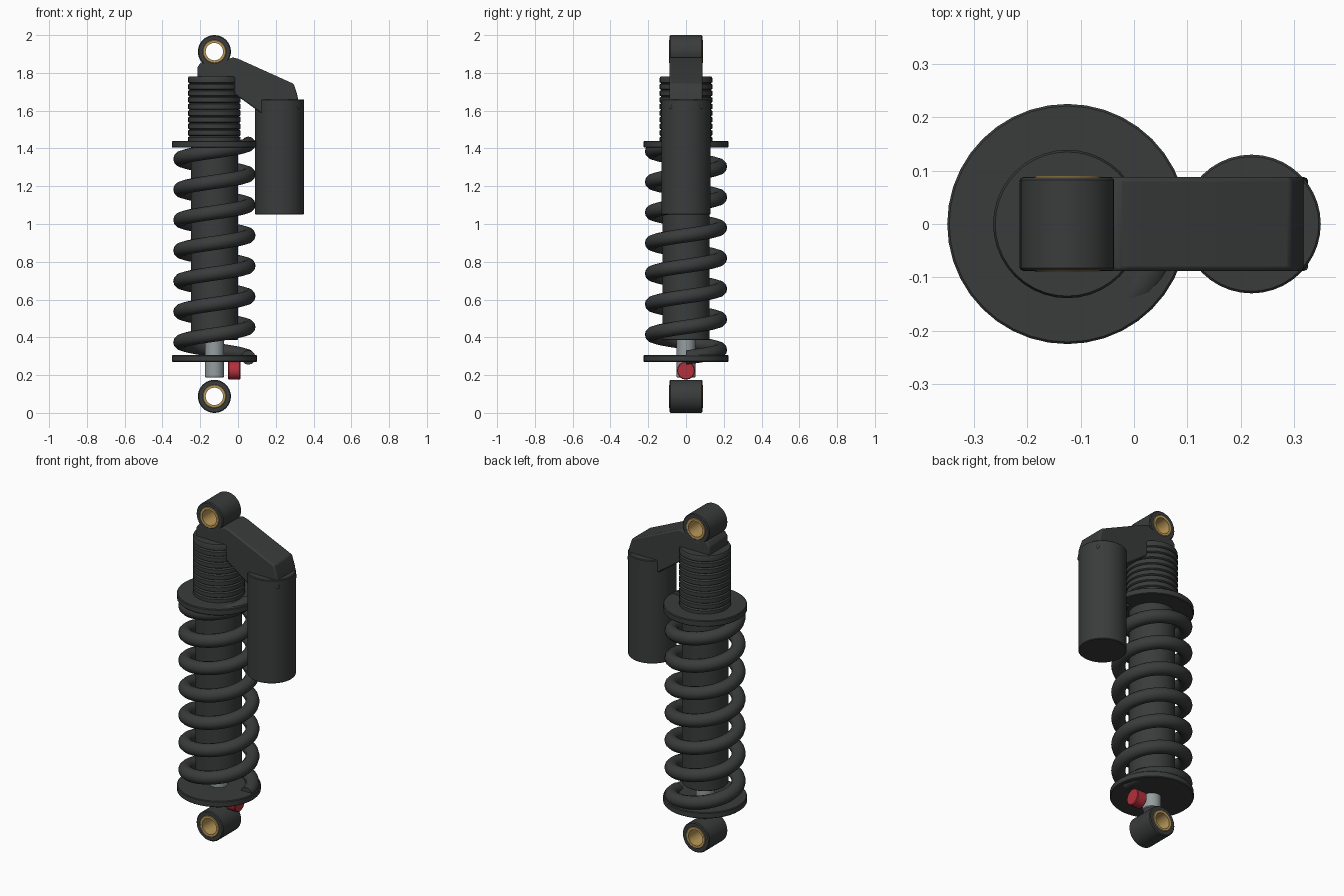
import bpy, bmesh, math
from mathutils import Matrix

if "Cube" in bpy.data.objects:
    bpy.data.objects.remove(bpy.data.objects["Cube"])

AX = -0.125  # x of the damper axis


def material(name, rgb):
    m = bpy.data.materials.new(name)
    m.diffuse_color = (*rgb, 1)
    m.use_nodes = True
    m.node_tree.nodes["Principled BSDF"].inputs["Base Color"].default_value = m.diffuse_color
    return m


DARK = material("dark_metal", (0.042, 0.045, 0.044))
STEEL = material("steel", (0.30, 0.34, 0.35))
GOLD = material("gold", (0.50, 0.32, 0.10))
RED = material("red", (0.45, 0.03, 0.045))


def finish(name, bm, mat, angle=35):
    bmesh.ops.recalc_face_normals(bm, faces=bm.faces)
    me = bpy.data.meshes.new(name)
    bm.to_mesh(me)
    bm.free()
    ob = bpy.data.objects.new(name, me)
    bpy.context.collection.objects.link(ob)
    me.materials.append(mat)
    bpy.ops.object.select_all(action='DESELECT')
    ob.select_set(True)
    bpy.context.view_layer.objects.active = ob
    bpy.ops.object.shade_smooth_by_angle(angle=math.radians(angle))
    return ob


def lathe(name, profile, mat, matrix, closed=False, segs=40):
    """Spin (radius, height) points round z; open profiles get flat caps."""
    bm = bmesh.new()
    rings = [[bm.verts.new((r * math.cos(2 * math.pi * i / segs),
                            r * math.sin(2 * math.pi * i / segs), z))
              for i in range(segs)] for r, z in profile]
    pairs = list(zip(rings, rings[1:]))
    if closed:
        pairs.append((rings[-1], rings[0]))
    else:
        bm.faces.new(rings[0])
        bm.faces.new(rings[-1])
    for a, b in pairs:
        for i in range(segs):
            j = (i + 1) % segs
            bm.faces.new((a[i], a[j], b[j], b[i]))
    bm.transform(matrix)
    return finish(name, bm, mat)


def rod(name, r, z0, z1, mat, x=AX, bevel=0.004):
    return lathe(name, [(r - bevel, z0), (r, z0 + bevel), (r, z1 - bevel), (r - bevel, z1)],
                 mat, Matrix.Translation((x, 0, 0)))


def tube(name, r_in, r_out, half, z, mat, b=0.005):
    m = Matrix.Translation((AX, 0, z)) @ Matrix.Rotation(math.pi / 2, 4, 'X')
    return lathe(name, [(r_in, -half), (r_out - b, -half), (r_out, -half + b),
                        (r_out, half - b), (r_out - b, half), (r_in, half)], mat, m, True)


# mounting eyes with bushings
for label, z in (("lower", 0.0875), ("upper", 1.9125)):
    tube(label + "_eye", 0.06, 0.0875, 0.0875, z, DARK)
    tube(label + "_bushing", 0.046, 0.062, 0.09, z, GOLD, 0.003)

# piston rod, damper body, spring plates, reservoir
rod("piston_rod", 0.05, 0.187, 0.45, STEEL)
rod("damper_body", 0.125, 0.385, 1.46, DARK)
rod("lower_spring_plate", 0.225, 0.27, 0.306, DARK)
rod("upper_spring_plate", 0.225, 1.404, 1.44, DARK)
rod("reservoir", 0.13, 1.05, 1.66, DARK, x=0.22)

# threaded collar
thread, pitch, count = [(0.13, 1.43)], 0.035, 10
for k in range(count):
    z = 1.43 + k * pitch
    thread += [(0.139, z + 0.005), (0.139, z + 0.029), (0.131, z + pitch)]
thread[-1] = (0.135, 1.782)
lathe("threaded_collar", thread, DARK, Matrix.Translation((AX, 0, 0)))

# coil spring
TURNS, STEPS, SIDES, R, WIRE = 7, 36, 12, 0.18, 0.038
bm = bmesh.new()
prev = None
for i in range(TURNS * STEPS + 1):
    a = 2 * math.pi * i / STEPS
    z = 0.293 + (1.425 - 0.293) * i / (TURNS * STEPS)
    ring = []
    for j in range(SIDES):
        t = 2 * math.pi * j / SIDES
        r = R + WIRE * math.cos(t)
        ring.append(bm.verts.new((AX + r * math.cos(a), r * math.sin(a), z + WIRE * math.sin(t))))
    if prev:
        for j in range(SIDES):
            k = (j + 1) % SIDES
            bm.faces.new((prev[j], prev[k], ring[k], ring[j]))
    else:
        bm.faces.new(ring)
    prev = ring
bm.faces.new(prev)
finish("coil_spring", bm, DARK, 50)

# bridge from the upper eye to the reservoir
outline = [(-0.215, 1.77), (-0.215, 1.83), (-0.195, 1.857), (-0.125, 1.842), (-0.06, 1.868),
           (-0.03, 1.882), (0.0, 1.875), (0.295, 1.742), (0.312, 1.69), (0.328, 1.61),
           (0.125, 1.585), (-0.02, 1.69), (-0.02, 1.77)]
bm = bmesh.new()
face = bm.faces.new([bm.verts.new((x, -0.088, z)) for x, z in outline])
new = bmesh.ops.extrude_face_region(bm, geom=[face])["geom"]
bmesh.ops.translate(bm, vec=(0, 0.176, 0), verts=[v for v in new if isinstance(v, bmesh.types.BMVert)])
bridge = finish("reservoir_bridge", bm, DARK)
bev = bridge.modifiers.new("bevel", 'BEVEL')
bev.width, bev.segments = 0.008, 2

# adjuster knob, lying along x
lathe("adjuster_knob", [(0.044, -0.032), (0.048, -0.028), (0.048, 0.028), (0.044, 0.032)], RED,
      Matrix.Translation((-0.02, 0, 0.224)) @ Matrix.Rotation(math.pi / 2, 4, 'Y'), segs=16)
